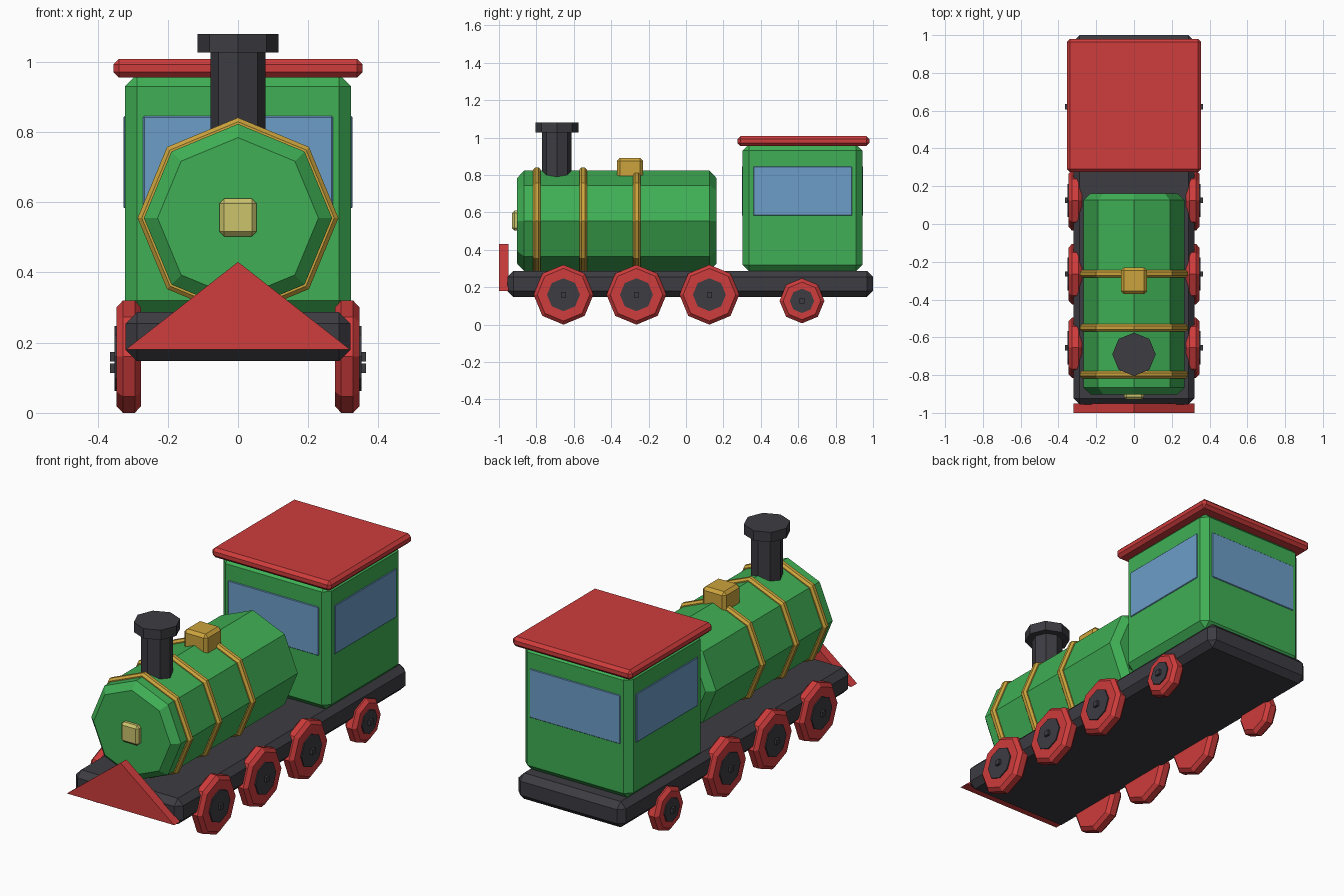
import bpy
import bmesh
import math
from mathutils import Matrix, Vector

cube = bpy.data.objects.get("Cube")
if cube:
    bpy.data.objects.remove(cube, do_unlink=True)


def material(name, r, g, b):
    mat = bpy.data.materials.new(name)
    mat.use_nodes = True
    mat.diffuse_color = (r, g, b, 1)
    mat.node_tree.nodes["Principled BSDF"].inputs["Base Color"].default_value = (r, g, b, 1)
    return mat


GREEN = material("green_paint", 0.05, 0.43, 0.09)
RED = material("red_paint", 0.62, 0.045, 0.045)
DARK = material("dark_iron", 0.045, 0.045, 0.055)
BLUE = material("window_blue", 0.15, 0.34, 0.58)
GOLD = material("brass", 0.60, 0.37, 0.045)
LAMP = material("lamp_yellow", 0.60, 0.55, 0.15)


def finish(name, bm, centre, mat, bevel, angle=30):
    bmesh.ops.recalc_face_normals(bm, faces=bm.faces)
    mesh = bpy.data.meshes.new(name)
    bm.to_mesh(mesh)
    bm.free()
    mesh.materials.append(mat)
    obj = bpy.data.objects.new(name, mesh)
    obj.location = centre
    bpy.context.collection.objects.link(obj)
    if bevel:
        mod = obj.modifiers.new("chamfer", 'BEVEL')
        mod.width = bevel
        mod.segments = 1
        mod.limit_method = 'ANGLE'
        mod.angle_limit = math.radians(angle)
    return obj


def box(name, low, high, mat, bevel=0):
    low, high = Vector(low), Vector(high)
    bm = bmesh.new()
    bmesh.ops.create_cube(bm, size=1)
    bmesh.ops.scale(bm, vec=high - low, verts=bm.verts)
    return finish(name, bm, (low + high) / 2, mat, bevel)


def octagon(name, centre, radius, length, axis, mat, bevel=0):
    """Eight-sided cylinder with corners on the axes; only the cap rims are chamfered."""
    turn = {'X': Matrix.Rotation(math.pi / 2, 3, 'Y'),
            'Y': Matrix.Rotation(math.pi / 2, 3, 'X'),
            'Z': Matrix.Identity(3)}[axis]
    bm = bmesh.new()
    bmesh.ops.create_cone(bm, cap_ends=True, segments=8, radius1=radius,
                          radius2=radius, depth=length)
    bmesh.ops.rotate(bm, matrix=turn, verts=bm.verts)
    return finish(name, bm, centre, mat, bevel, 60)


# Chassis
box("chassis", (-0.32, -0.955, 0.148), (0.32, 1.0, 0.287), DARK, 0.032)

# Front plough: an upright triangular plate
bm = bmesh.new()
tri = bm.faces.new([bm.verts.new(p) for p in ((-0.32, 0, 0), (0.32, 0, 0), (0, 0, 0.25))])
extruded = bmesh.ops.extrude_face_region(bm, geom=[tri])
bmesh.ops.translate(bm, vec=(0, 0.05, 0),
                    verts=[v for v in extruded["geom"] if isinstance(v, bmesh.types.BMVert)])
finish("plough", bm, (0, -1.0, 0.18), RED, 0)

# Boiler with brass bands
octagon("boiler", (0, -0.37, 0.555), 0.268, 1.065, 'Y', GREEN, 0.036)
for i, y in enumerate((-0.797, -0.55, -0.263)):
    octagon(f"boiler_band_{i + 1}", (0, y, 0.555), 0.286, 0.04, 'Y', GOLD, 0.011)

# Boiler fittings
box("headlamp", (-0.053, -0.93, 0.503), (0.053, -0.88, 0.61), LAMP, 0.013)
box("steam_dome", (-0.07, -0.37, 0.77), (0.07, -0.23, 0.892), GOLD, 0.016)
octagon("chimney", (0, -0.69, 0.90), 0.079, 0.27, 'Z', DARK)
octagon("chimney_cap", (0, -0.69, 1.053), 0.115, 0.053, 'Z', DARK)

# Cab and roof
box("cab", (-0.322, 0.303, 0.285), (0.322, 0.943, 0.965), GREEN, 0.035)
box("cab_roof", (-0.355, 0.275, 0.955), (0.355, 0.98, 1.008), RED, 0.016)

# Cab windows, thin plates on all four walls
for side, x in (("left", 0.322), ("right", -0.322)):
    box(f"{side}_window", (x - 0.0045, 0.36, 0.583), (x + 0.0045, 0.888, 0.845), BLUE, 0.003)
for side, y in (("front", 0.303), ("back", 0.943)):
    box(f"{side}_window", (-0.27, y - 0.0045, 0.583), (0.27, y + 0.0045, 0.845), BLUE, 0.003)

# Wheels: three large pairs and one small rear pair
wheels = [(-0.655, 0.16, 0.16, 0.088), (-0.265, 0.16, 0.16, 0.088),
          (0.125, 0.16, 0.16, 0.088), (0.62, 0.127, 0.12, 0.065)]
for i, (y, z, radius, hub) in enumerate(wheels):
    for side, s in (("left", 1), ("right", -1)):
        tag = f"{side}_{i + 1}"
        octagon(f"wheel_{tag}", (s * 0.311, y, z), radius, 0.07, 'X', RED, 0.018)
        octagon(f"hub_{tag}", (s * 0.325, y, z), hub, 0.054, 'X', DARK)
        pin = Vector((s * 0.345, y, z))
        half = Vector((0.02, 0.014, 0.014))
        box(f"axle_pin_{tag}", pin - half, pin + half, DARK)
